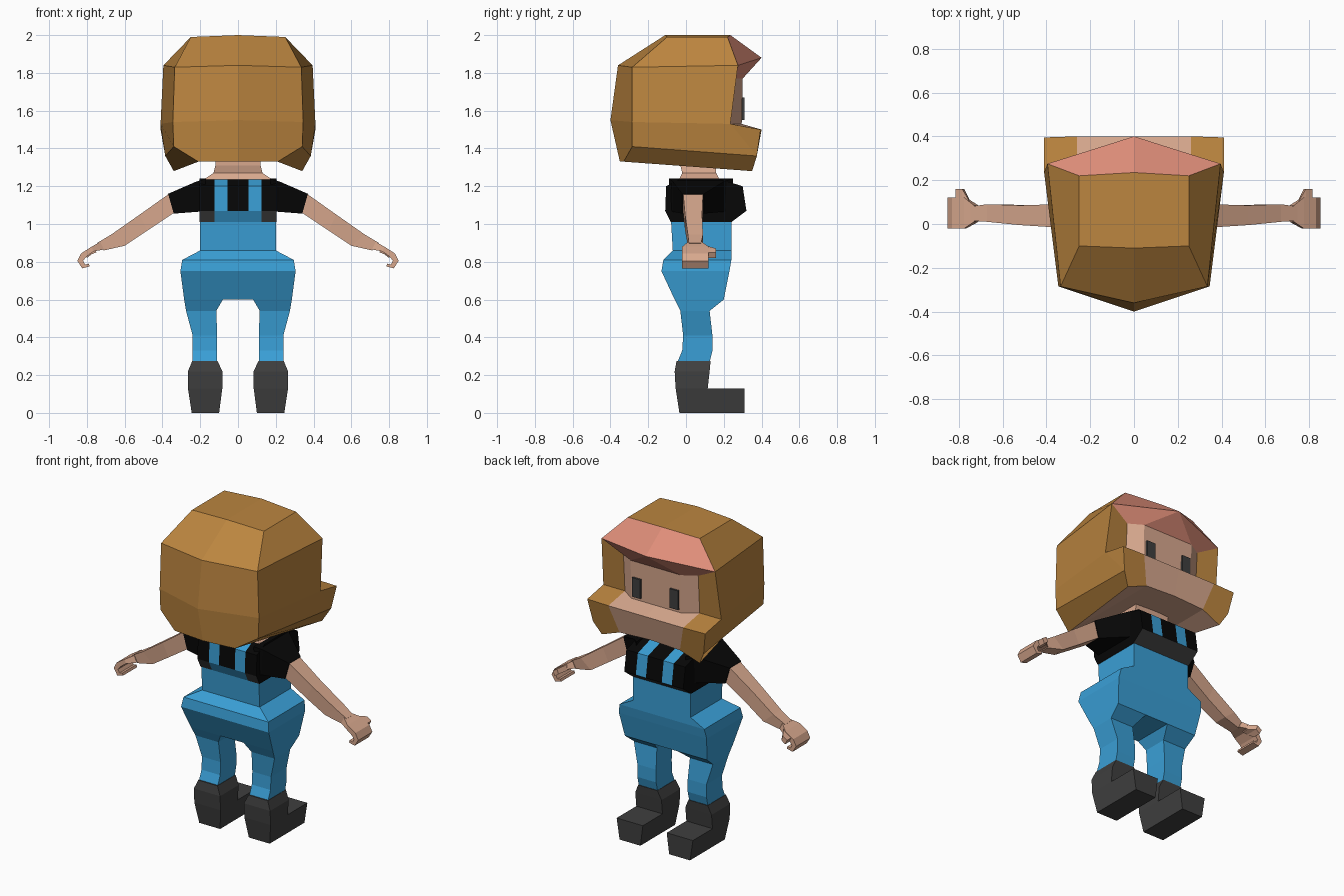
import bpy, bmesh


def material(name, rgb):
    m = bpy.data.materials.new(name)
    m.diffuse_color = (*rgb, 1)
    return m


HAIR = material("hair_brown", (0.50, 0.235, 0.05))
SKIN = material("skin", (0.686, 0.392, 0.27))
PINK = material("fringe_pink", (0.752, 0.275, 0.195))
BLUE = material("overall_blue", (0.042, 0.347, 0.672))
GREY = material("dark_grey", (0.05, 0.05, 0.05))
BLACK = material("shirt_black", (0.002, 0.002, 0.002))


def make(name, verts, faces, mats, indices=None):
    bm = bmesh.new()
    vs = [bm.verts.new(v) for v in verts]
    for i, f in enumerate(faces):
        face = bm.faces.new([vs[k] for k in f])
        face.material_index = indices[i] if indices else 0
    bmesh.ops.remove_doubles(bm, verts=bm.verts, dist=0.0005)
    bmesh.ops.recalc_face_normals(bm, faces=bm.faces)
    me = bpy.data.meshes.new(name)
    bm.to_mesh(me)
    bm.free()
    for m in mats:
        me.materials.append(m)
    ob = bpy.data.objects.new(name, me)
    bpy.context.collection.objects.link(ob)
    return ob


def loft(name, rings, mat, side=1):
    """Skin a list of four-cornered rings and cap both ends."""
    verts = [(x * side, y, z) for r in rings for x, y, z in r]
    faces = [(0, 1, 2, 3), tuple(len(verts) - 4 + k for k in range(4))]
    for i in range(len(rings) - 1):
        for k in range(4):
            a, b = i * 4 + k, i * 4 + (k + 1) % 4
            faces.append((a, b, b + 4, a + 4))
    return make(name, verts, faces, [mat])


def level(z, x0, x1, y0, y1):
    return [(x0, y0, z), (x1, y0, z), (x1, y1, z), (x0, y1, z)]


def slab(xt, zt, xb, zb, y0, y1):
    """Ring across a limb: upper edge and lower edge."""
    return [(xt, y0, zt), (xt, y1, zt), (xb, y1, zb), (xb, y0, zb)]


# Head: right half, mirrored into one closed shell
half = [
    (0, -.11, 2), (.25, -.10, 1.99), (.25, .22, 1.99), (0, .235, 2),
    (0, -.36, 1.84), (.335, -.285, 1.83), (.395, .275, 1.84),
    (0, -.40, 1.55), (.345, -.285, 1.54), (.41, .235, 1.53),
    (0, -.35, 1.33), (.34, -.285, 1.41), (.385, .375, 1.36), (.41, .395, 1.50),
    (.21, -.33, 1.33), (.34, .35, 1.28),
    (.26, .40, 1.50), (.26, .235, 1.53), (.21, .36, 1.33),
    (0, .40, 1.50), (0, .36, 1.34), (.175, .295, 1.53), (0, .295, 1.53),
    (.26, .25, 1.77), (.175, .30, 1.77), (0, .30, 1.77), (0, .40, 1.88)]
hair = [(0, 1, 2, 3), (0, 4, 5, 1), (1, 5, 6, 2), (4, 7, 8, 5), (5, 8, 9, 6),
        (7, 10, 14, 11, 8), (8, 11, 12, 9), (9, 12, 13), (11, 14, 15, 12),
        (12, 15, 18, 16, 13), (9, 13, 16, 17), (9, 17, 23, 6)]
skin = [(16, 18, 20, 19), (14, 18, 15), (10, 20, 18, 14),
        (17, 16, 19, 22, 21), (17, 21, 24, 23), (21, 22, 25, 24)]
fringe = [(3, 2, 6, 26), (6, 23, 24, 26), (26, 24, 25)]
faces, idx = [], []
for slot, group in enumerate((hair, skin, fringe)):
    for f in group:
        faces += [f, tuple(k + len(half) for k in reversed(f))]
        idx += [slot, slot]
make("head", half + [(-x, y, z) for x, y, z in half], faces,
     [HAIR, SKIN, PINK], idx)

# Neck and collar
loft("neck", [level(1.23, -.19, .19, -.04, .18), level(1.27, -.13, .13, -.02, .16),
              level(1.31, -.12, .12, -.03, .16), level(1.36, -.12, .12, -.03, .16)], SKIN)

# Shirt: profile swept over columns, straps coloured by column
profile = [(-.08, 1.01), (-.11, 1.07), (-.105, 1.20), (-.03, 1.24),
           (.17, 1.24), (.30, 1.20), (.32, 1.07), (.24, 1.01)]
cols = [-.205, -.125, -.055, .055, .125, .205]
n = len(profile)
verts = [(x, y, z) for x in cols for y, z in profile]
faces, idx = [], []
for c in range(len(cols) - 1):
    for p in range(n):
        q = (p + 1) % n
        faces.append((c * n + p, c * n + q, (c + 1) * n + q, (c + 1) * n + p))
        if p == 0:                      # lower back edge
            idx.append(1 if c in (0, 4) else 2)
        elif p in (6, 7):               # lower front edge and underside
            idx.append(1)
        else:
            idx.append(2 if c in (1, 3) else 0)
for start in (0, (len(cols) - 1) * n):
    faces.append(tuple(start + k for k in range(n)))
    idx.append(0)
make("shirt", verts, faces, [BLACK, GREY, BLUE], idx)

# Overalls: bib and hips
loft("overalls", [level(1.03, -.20, .20, -.08, .24), level(.86, -.20, .20, -.07, .24),
                  level(.81, -.295, .295, -.12, .24), level(.75, -.305, .305, -.13, .23),
                  level(.60, -.285, .285, -.06, .20)], BLUE)

for side, label in ((1, "right"), (-1, "left")):
    # Trouser leg
    loft(label + "_leg", [
        level(.60, .08, .285, -.06, .20), level(.54, .115, .275, -.03, .125),
        level(.41, .11, .24, -.015, .14), level(.33, .11, .24, -.02, .14),
        level(.27, .11, .24, -.045, .125)], BLUE, side)
    # Boot shaft and toe
    loft(label + "_boot", [
        level(.275, .108, .242, -.05, .13), level(.22, .083, .265, -.06, .125),
        level(.13, .083, .265, -.055, .115), level(0, .10, .245, -.035, .115)], GREY, side)
    loft(label + "_boot_toe", [
        level(.13, .083, .265, .11, .31), level(0, .10, .245, .11, .31)], GREY, side)
    # Sleeve
    loft(label + "_sleeve", [
        slab(.17, 1.24, .19, 1.065, -.09, .25),
        slab(.22, 1.225, .21, 1.065, -.07, .20),
        slab(.37, 1.16, .34, 1.055, -.02, .095)], BLACK, side)
    # Arm down to the wrist
    loft(label + "_arm", [
        slab(.365, 1.16, .338, 1.06, -.015, .09),
        slab(.52, 1.05, .48, .965, -.005, .085),
        slab(.67, .945, .60, .885, .01, .09),
        slab(.745, .90, .71, .86, .015, .08)], SKIN, side)
    # Curled hand
    loft(label + "_hand", [
        slab(.73, .905, .71, .865, .01, .085),
        slab(.775, .88, .765, .855, -.02, .12),
        slab(.83, .845, .805, .825, -.02, .12),
        slab(.85, .805, .82, .805, -.02, .12),
        slab(.825, .765, .81, .785, -.02, .12),
        slab(.785, .775, .79, .79, -.02, .12)], SKIN, side)
    # Thumb
    loft(label + "_thumb", [
        slab(.755, .885, .75, .85, .07, .11),
        slab(.785, .87, .775, .84, .08, .16),
        slab(.815, .85, .80, .82, .11, .16)], SKIN, side)
    # Eye
    loft(label + "_eye", [level(1.55, .102, .16, .27, .31),
                          level(1.67, .102, .16, .27, .31)], GREY, side)
